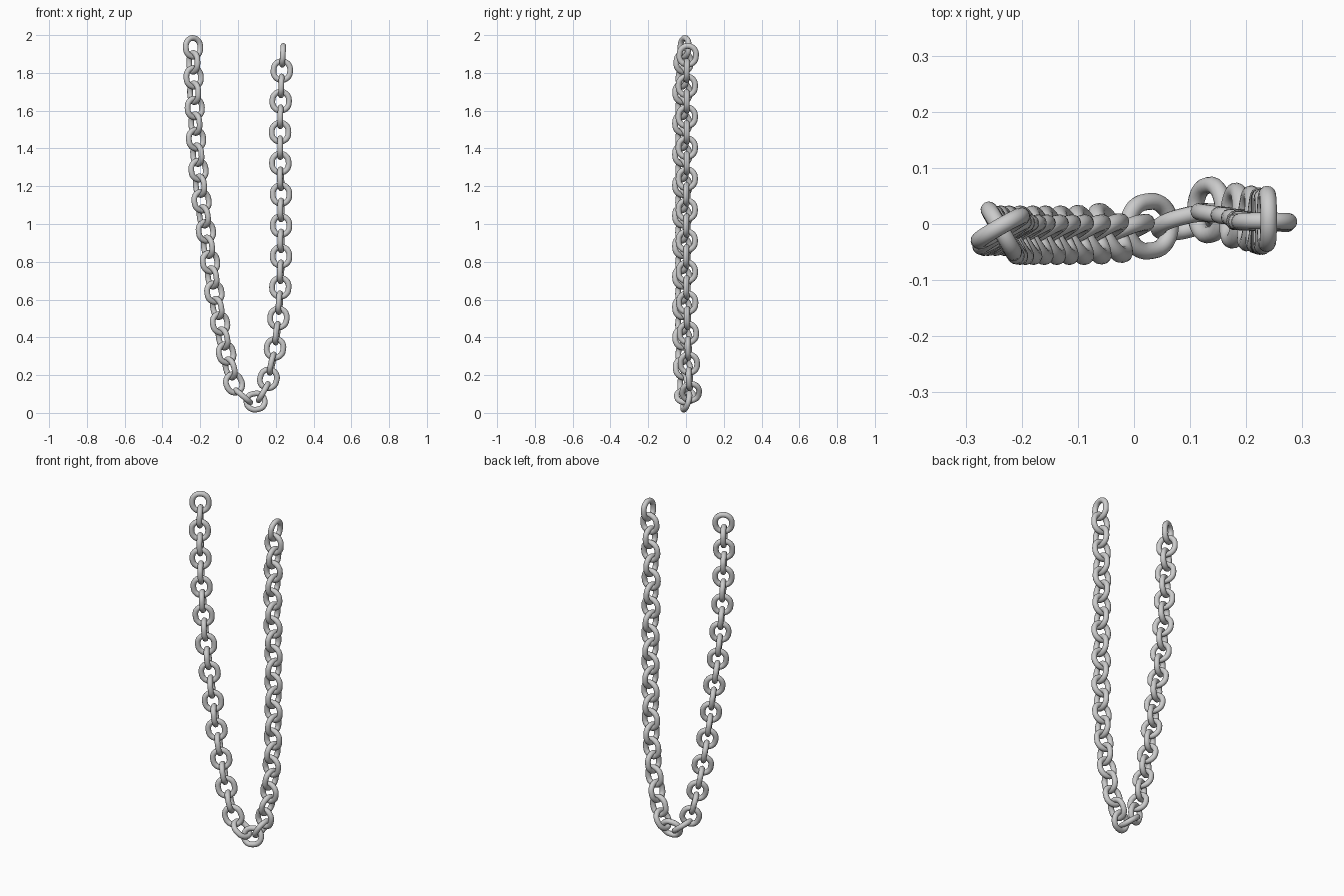
import bpy, math
from mathutils import Vector, Matrix

if "Cube" in bpy.data.objects:
    bpy.data.objects.remove(bpy.data.objects["Cube"])

# One link: a round ring, slightly stretched along its length (local Z), flat in local XZ
bpy.ops.mesh.primitive_torus_add(major_segments=32, minor_segments=14,
                                 major_radius=0.044, minor_radius=0.015)
first = bpy.context.object
bpy.ops.object.shade_smooth()
mesh = first.data
mesh.name = "chain_link"
for v in mesh.vertices:
    if abs(v.co.y) > 1e-4:
        v.co.y += math.copysign(0.006, v.co.y)
mesh.transform(Matrix.Rotation(math.pi / 2, 4, 'X'))
bpy.data.objects.remove(first)


def with_midpoints(pts):
    out = [pts[0]]
    for a, b in zip(pts, pts[1:]):
        out += [(a + b) / 2, b]
    return out


# Centres of every second link on the left strand, top to bottom
left = [(-.238, -.008, 1.935), (-.235, -.018, 1.776), (-.229, -.02, 1.614), (-.222, -.02, 1.449),
        (-.209, -.02, 1.285), (-.193, -.02, 1.121), (-.170, -.02, .961), (-.148, -.02, .798),
        (-.125, -.02, .637), (-.095, -.02, .474), (-.063, -.018, .315), (-.021, -.014, .156)]
# The three links around the bottom
bend = [(.027, -.004, .088), (.093, .002, .06), (.134, .025, .11)]
# Every second link on the right strand, bottom to top
right = [(.161, .018, .18), (.196, .012, .342), (.214, .008, .502), (.224, .005, .665),
         (.228, .004, .829), (.228, .004, .992), (.228, .004, 1.157), (.224, .004, 1.322),
         (.223, .004, 1.486), (.226, .004, 1.65), (.232, .004, 1.812)]

L = with_midpoints([Vector(p) for p in left])
R = with_midpoints([Vector(p) for p in right]) + [Vector((.237, .009, 1.893))]
B = [Vector(p) for p in bend]
centres = L + B + R

# Place the links, each a quarter turn from its neighbour
for i, c in enumerate(centres):
    axis = (centres[min(i + 1, len(centres) - 1)] - centres[max(i - 1, 0)]).normalized()
    if i < len(L):
        roll = 30 if i < len(L) - 1 else 22
        name = "left_link"
    elif i < len(L) + 3:
        roll = 0
        name = "bottom_link"
    else:
        roll = -5 if i < 40 else 0
        name = "right_link"
    ang = math.radians(roll - 90 * (i % 2))
    side = Vector((math.cos(ang), math.sin(ang), 0))
    if i == len(L) + 1:                      # lowest link stands on edge
        side = Vector((0, .3, 1))
    side = (side - axis * side.dot(axis)).normalized()
    face = axis.cross(side)
    m = Matrix((side, face, axis)).transposed().to_4x4()
    m.translation = c
    ob = bpy.data.objects.new(f"{name}_{i + 1:02d}", mesh)
    ob.matrix_world = m
    bpy.context.collection.objects.link(ob)
